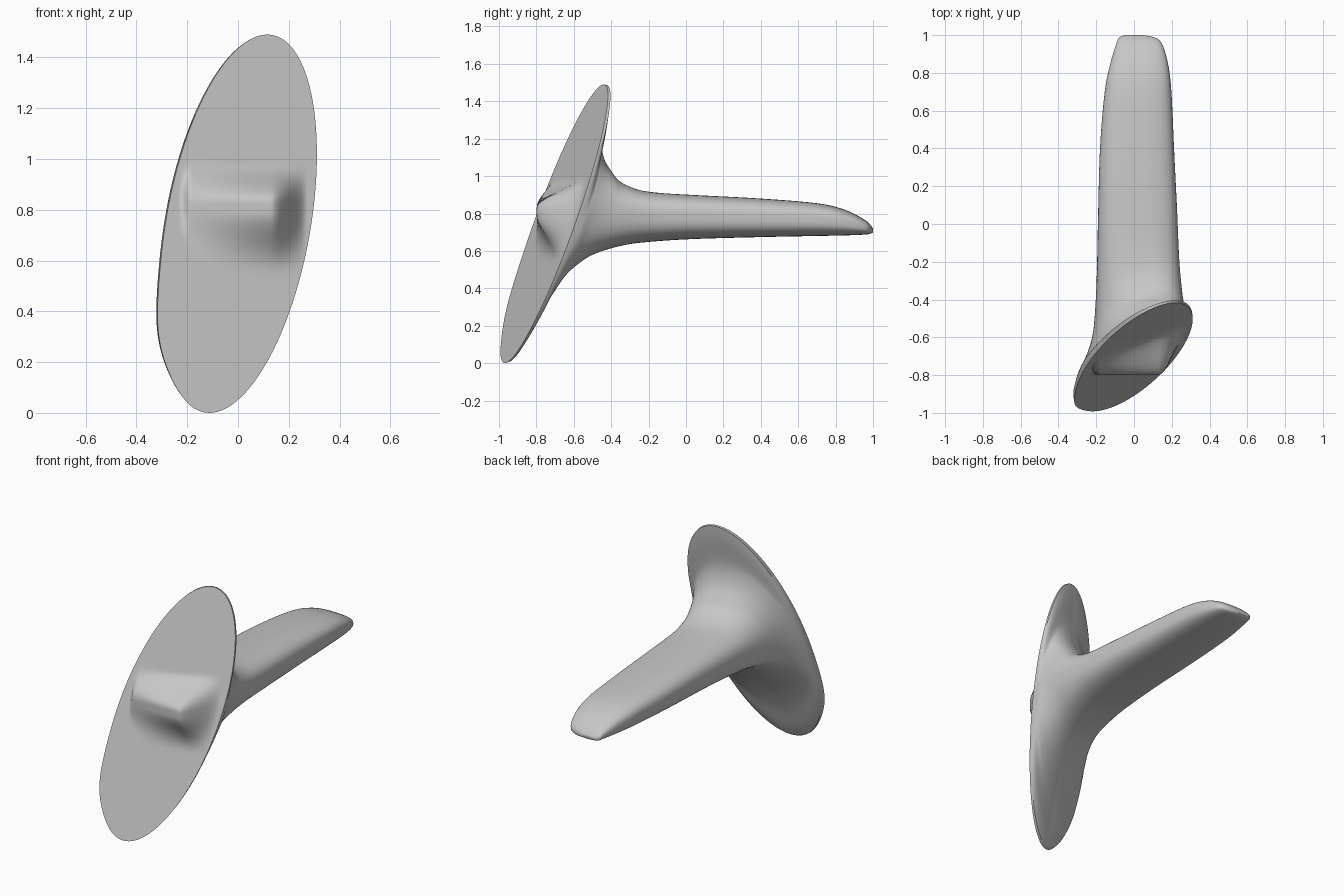
import bpy, bmesh, math

if "Cube" in bpy.data.objects:
    bpy.data.objects.remove(bpy.data.objects["Cube"])

SEGMENTS, FRONT_RINGS, STEPS = 120, 50, 5
PLATE_Y, MID_Z = -0.705, 0.745


def lean(x, z):
    """Tilt of the oval plate away from the xz plane."""
    return 0.39 * x + 0.295 * (z - MID_Z)


def smooth(a, b, v):
    t = min(max((v - a) / (b - a), 0), 1)
    return t * t * (3 - 2 * t)


def power(v, e):
    return math.copysign(abs(v) ** e, v)


def section(row, lift=0.02):
    """Rounded cross-section: y, tilt, left, right, bottom, top."""
    y, tilt, x0, x1, z0, z1 = row
    rx, rz = (x1 - x0) / 2, (z1 - z0) / 2
    e = 2 / (2 + 0.85 * max(0, 1 - tilt) ** 0.35)
    points = []
    for i in range(SEGMENTS):
        a = math.tau * i / SEGMENTS
        c, s = power(math.cos(a), e), power(math.sin(a), e)
        x = (x0 + x1) / 2 + rx * c + 0.153 * rz * tilt * s
        z = (z0 + z1) / 2 + rz * s
        # slight corner low on the left rim, where the edge is thicker
        x -= 0.05 * rx * tilt * math.exp(-((a - 3.78) / 0.3) ** 2)
        points.append((x, y + tilt * (lean(x, z) + lift * max(0, -c)), z))
    return points


def front_point(x, y, z):
    """Plate face with the blunt stem end swelling through it."""
    mask = (smooth(-0.225, -0.19, x) * smooth(0.27, 0.13, x)
            * smooth(0.98, 0.83, z) * smooth(0.54, 0.79, z))
    return (x, y - mask * max(0, y + 0.798), z)


def spline(rows):
    """Smooth in-between sections."""
    out = []
    for i in range(len(rows) - 1):
        a, b, c = rows[max(i - 1, 0)], rows[i], rows[i + 1]
        d = rows[min(i + 2, len(rows) - 1)]
        for k in range(STEPS):
            t = k / STEPS
            out.append([q + t / 2 * (r - p + t * (2 * p - 5 * q + 4 * r - s
                        + t * (3 * (q - r) + s - p)))
                        for p, q, r, s in zip(a, b, c, d)])
    return out + [rows[-1]]


# Plate rim, then the flare, shaft and rounded tip
rim = (PLATE_Y, 1, -0.286, 0.289, 0, 1.49)
body = [
    (-0.69, 1, -0.291, 0.288, 0.005, 1.488),
    (-0.675, 1, -0.288, 0.284, 0.08, 1.4),
    (-0.655, 1, -0.276, 0.279, 0.24, 1.23),
    (-0.605, 0.99, -0.242, 0.268, 0.42, 1.12),
    (-0.535, 0.97, -0.217, 0.257, 0.525, 1.04),
    (-0.455, 0.92, -0.206, 0.25, 0.585, 0.975),
    (-0.32, 0.73, -0.198, 0.241, 0.63, 0.929),
    (-0.17, 0.48, -0.194, 0.235, 0.65, 0.91),
    (0.05, 0.2, -0.19, 0.228, 0.664, 0.898),
    (0.4, 0, -0.18, 0.212, 0.674, 0.88),
    (0.7, 0, -0.155, 0.198, 0.68, 0.855),
    (0.85, 0, -0.125, 0.18, 0.683, 0.82),
    (0.95, 0, -0.095, 0.15, 0.687, 0.77),
    (0.985, 0, -0.08, 0.115, 0.692, 0.74),
    (1, 0, -0.05, 0.05, 0.70, 0.72),
]

outline = section(rim, 0)
rings = []
for r in range(1, FRONT_RINGS + 1):
    f = r / FRONT_RINGS
    rings.append([front_point(x * f, PLATE_Y + (y - PLATE_Y) * f,
                              MID_Z + (z - MID_Z) * f) for x, y, z in outline])
rings += [section(row) for row in spline(body)]

# Skin all rings into one closed surface
bm = bmesh.new()
loops = [[bm.verts.new(p) for p in ring] for ring in rings]
centre = bm.verts.new(front_point(0, PLATE_Y, MID_Z))
for i in range(SEGMENTS):
    j = (i + 1) % SEGMENTS
    bm.faces.new((centre, loops[0][i], loops[0][j]))
    for a, b in zip(loops, loops[1:]):
        bm.faces.new((a[i], b[i], b[j], a[j]))
bm.faces.new(loops[-1])
bmesh.ops.recalc_face_normals(bm, faces=bm.faces)
mesh = bpy.data.meshes.new("plate_and_stem")
bm.to_mesh(mesh)
bm.free()
obj = bpy.data.objects.new("plate_and_stem", mesh)
bpy.context.collection.objects.link(obj)

# Plain grey material
grey = bpy.data.materials.new("plain_grey")
grey.use_nodes = True
colour = (0.57, 0.57, 0.57, 1)
grey.diffuse_color = colour
grey.node_tree.nodes["Principled BSDF"].inputs["Base Color"].default_value = colour
mesh.materials.append(grey)

bpy.context.view_layer.objects.active = obj
obj.select_set(True)
bpy.ops.object.shade_smooth_by_angle(angle=math.radians(50))
